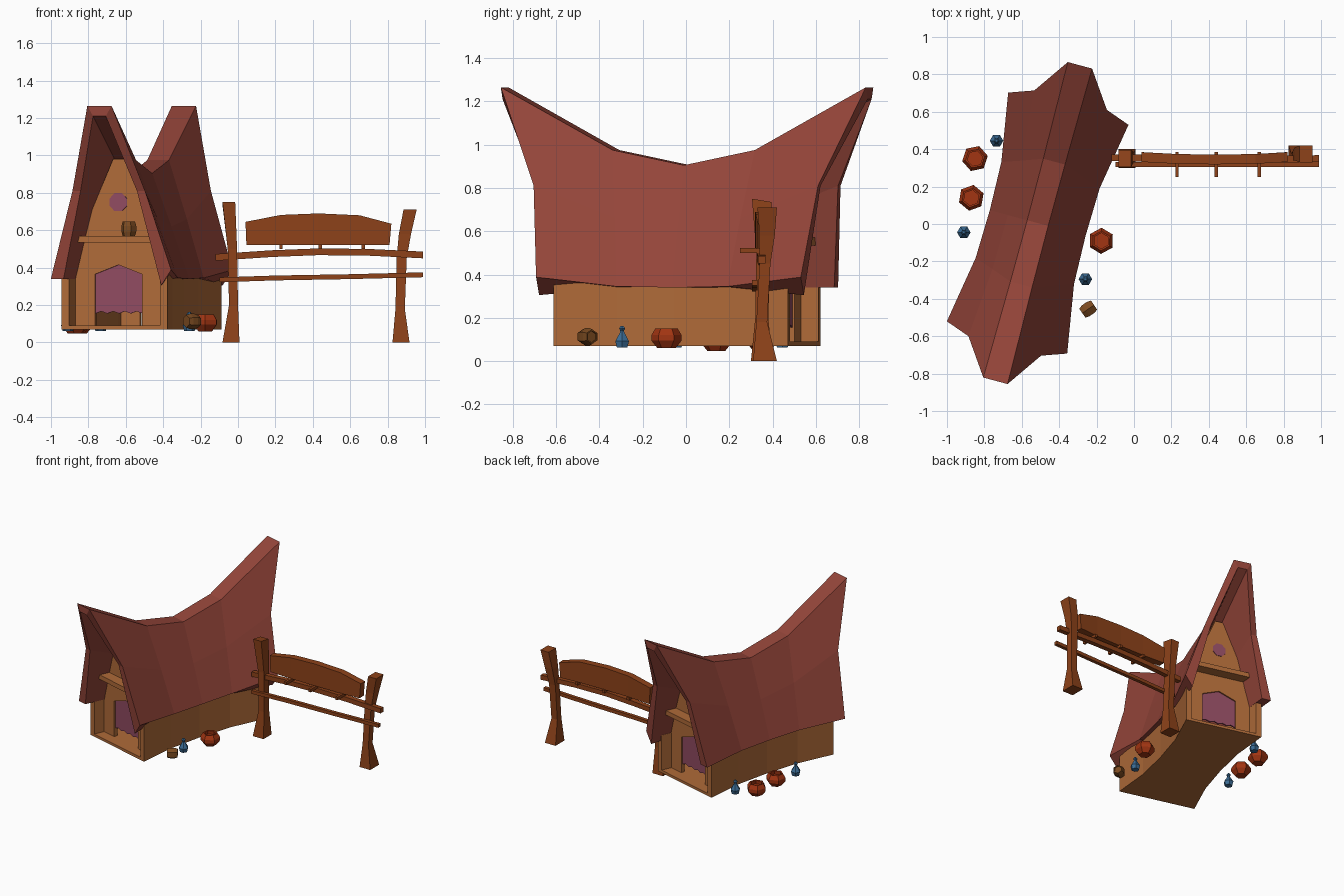
import bpy, bmesh, math
from mathutils import Matrix, Vector

if "Cube" in bpy.data.objects:
    bpy.data.objects.remove(bpy.data.objects["Cube"])

I = Matrix.Identity(4)
# House frame: turned 15 degrees clockwise beside the sign
H = Matrix.Translation((-0.515, 0.005, 0)) @ Matrix.Rotation(math.radians(-15), 4, 'Z')


def material(name, rgb):
    m = bpy.data.materials.new(name)
    m.diffuse_color = (*rgb, 1)
    m.use_nodes = True
    m.node_tree.nodes["Principled BSDF"].inputs["Base Color"].default_value = m.diffuse_color
    return m


ROOF = material("roof_red", (0.30, 0.06, 0.042))
WALL = material("wall_wood", (0.43, 0.145, 0.04))
SIGN = material("sign_wood", (0.27, 0.055, 0.01))
RED = material("pot_red", (0.36, 0.035, 0.006))
BLUE = material("vase_blue", (0.045, 0.15, 0.30))
PINK = material("curtain_pink", (0.28, 0.07, 0.12))
BROWN = material("barrel_brown", (0.20, 0.07, 0.015))


def build(name, verts, faces, mat, M=I):
    me = bpy.data.meshes.new(name)
    me.from_pydata([M @ Vector(v) for v in verts], [], faces)
    bm = bmesh.new()
    bm.from_mesh(me)
    bmesh.ops.recalc_face_normals(bm, faces=bm.faces)
    bm.to_mesh(me)
    bm.free()
    me.materials.append(mat)
    ob = bpy.data.objects.new(name, me)
    bpy.context.collection.objects.link(ob)
    return ob


def loft(name, rings, mat, M=I, caps=True):
    n = len(rings[0])
    verts = [v for r in rings for v in r]
    faces = [(i * n + k, i * n + (k + 1) % n, (i + 1) * n + (k + 1) % n, (i + 1) * n + k)
             for i in range(len(rings) - 1) for k in range(n)]
    last = (len(rings) - 1) * n
    if caps is True:
        faces += [tuple(range(n)), tuple(last + k for k in range(n))]
    elif caps == "shell":  # ring runs out along the outside, back along the inside
        faces += [(o + k, o + k + 1, o + n - 2 - k, o + n - 1 - k)
                  for o in (0, last) for k in range(n // 2 - 1)]
    return build(name, verts, faces, mat, M)


def plate(name, outline, y0, y1, mat, M=H):
    return loft(name, [[(x, y, z) for x, z in outline] for y in (y0, y1)], mat, M)


def box(name, x0, x1, y0, y1, z0, z1, mat, M=H):
    return plate(name, [(x0, z0), (x1, z0), (x1, z1), (x0, z1)], y0, y1, mat, M)


def lathe(name, profile, sides, mat, M):
    rings = [[(r * math.cos(2 * math.pi * k / sides), r * math.sin(2 * math.pi * k / sides), z)
              for k in range(sides)] for r, z in profile]
    return loft(name, rings, mat, M)


# Roof: thick swept shell, sagging ridge and flared ends
def roof_ring(s, ridge, mid, eave):
    (yr, xr, zr), (ym, xm, zm), (ye, xe, zo, zi) = ridge, mid, eave
    t = 0.055
    return [(-xe, ye, 0.34), (-xm, ym, zm), (-xr, yr, zr), (xr, yr, zr), (xm, ym, zm), (xe, ye, zo),
            (xe - t, ye, zi), (xm - 0.045, ym, zm), (xr - 0.032, yr, zr - t),
            (0.032 - xr, yr, zr - t), (0.045 - xm, ym, zm), (0.07 - xe, ye, 0.34)]


rings = []
for s, lvl in ((-1, 2), (-1, 1), (1, 0), (1, 1), (1, 2)):
    ridge = [(0, 0.058, 0.905), (0.34, 0.06, 0.975), (0.873, 0.067, 1.265)][lvl]
    mid = [(0, 0.165, 0.62), (0.30, 0.17, 0.66), (0.68, 0.201, 0.81)][lvl]
    eave = [(0, 0.265, 0.34, 0.34), (0.265, 0.272, 0.345, 0.34), (0.633, 0.333, 0.388, 0.305)][lvl]
    rings.append(roof_ring(s, *[(s * p[0],) + p[1:] for p in (ridge, mid, eave)]))
loft("roof", rings, ROOF, H, "shell")

# Pinched side walls and floor
stations = [(-0.56, 0.2925), (-0.27, 0.243), (0, 0.233), (0.27, 0.243), (0.56, 0.2925)]
for side, sx in (("left", -1), ("right", 1)):
    loft(side + "_wall", [[(sx * w, y, 0.07), (sx * w, y, 0.36), (sx * (w - 0.04), y, 0.36),
                           (sx * (w - 0.04), y, 0.07)] for y, w in stations], WALL, H)
loft("floor", [[(-w + 0.002, y, 0.07), (w - 0.002, y, 0.07), (w - 0.002, y, 0.09),
                (-w + 0.002, y, 0.09)] for y, w in stations], WALL, H)

# Gable walls with door opening, curtain, round window and shelf at each end
half = [(0.13, 0.08), (0.25, 0.08), (0.25, 0.38), (0.205, 0.57), (0.03, 0.98)]
door = [(-0.13, 0.08), (-0.13, 0.365), (0, 0.415), (0.13, 0.365)]
gable = half + [(-x, z) for x, z in reversed(half)] + door[1:]
curtain = [(-0.13, 0.365), (0, 0.415), (0.13, 0.365)] + [
    (0.13 - 0.26 * k / 8, 0.155 + 0.012 * (k % 2)) for k in range(9)]
window = [(0.052 * math.cos(math.pi * k / 4 + 0.39), 0.75 + 0.052 * math.sin(math.pi * k / 4 + 0.39))
          for k in range(8)]
for end, E in (("front", H), ("back", H @ Matrix.Rotation(math.pi, 4, 'Z'))):
    plate(end + "_gable", gable, -0.48, -0.45, WALL, E)
    plate(end + "_curtain", curtain, -0.47, -0.46, PINK, E)
    plate(end + "_window", window, -0.484, -0.446, PINK, E)
    box(end + "_shelf", -0.207, 0.207, -0.56, -0.45, 0.535, 0.57, WALL, E)


# Sign posts: leaning tapered beams (x0, x1, y0, y1, z)
def post(name, levels):
    loft(name, [[(a, c, z), (b, c, z), (b, d, z + t), (a, d, z + t)]
                for a, b, c, d, z, t in levels], SIGN)


post("left_post", [(-0.083, 0.008, 0.30, 0.40, 0, 0), (-0.048, 0.0, 0.32, 0.38, 0.2, 0),
                   (-0.055, -0.005, 0.325, 0.39, 0.5, 0), (-0.083, -0.015, 0.305, 0.395, 0.75, -0.015)])
post("right_post", [(0.826, 0.917, 0.31, 0.42, 0, 0), (0.842, 0.892, 0.325, 0.375, 0.18, 0),
                    (0.848, 0.902, 0.34, 0.39, 0.45, 0), (0.86, 0.925, 0.34, 0.41, 0.58, 0),
                    (0.885, 0.955, 0.33, 0.42, 0.71, 0)])


# Rails and board: rectangles swept along x (x bottom, x top, y, z bottom, z top)
def rail(name, stops, d):
    loft(name, [[(a, y - d, z0), (a, y + d, z0), (b, y + d, z1), (b, y - d, z1)]
                for a, b, y, z0, z1 in stops], SIGN)


rail("upper_rail", [(x, x, y, z - 0.018, z + 0.018) for x, y, z in
                    ((-0.12, 0.355, 0.455), (0.18, 0.35, 0.475), (0.43, 0.345, 0.485),
                     (0.7, 0.345, 0.482), (0.99, 0.35, 0.468))], 0.018)
rail("lower_rail", [(x, x, 0.318, z - 0.013, z + 0.013) for x, z in
                    ((-0.10, 0.335), (0.2, 0.345), (0.6, 0.352), (0.99, 0.362))], 0.013)
rail("sign_board", [(0.045, 0.04, 0.358, 0.52, 0.645), (0.23, 0.23, 0.348, 0.52, 0.682),
                    (0.43, 0.43, 0.345, 0.52, 0.69), (0.65, 0.65, 0.348, 0.52, 0.68),
                    (0.81, 0.82, 0.358, 0.52, 0.635)], 0.026)
for k, x in enumerate((0.23, 0.44, 0.67)):
    box(f"sign_peg_{k}", x - 0.009, x + 0.009, 0.25, 0.385, 0.5, 0.523, SIGN, I)

# Pots, vases and barrels around the house
pot = [(0.042, 0), (0.07, 0.035), (0.07, 0.06), (0.052, 0.09), (0.042, 0.088), (0.046, 0.06)]
for k, (x, y, z) in enumerate(((-0.85, 0.35, 0.047), (-0.87, 0.14, 0.047), (-0.175, -0.09, 0.06))):
    lathe(f"pot_{k}", pot, 6, RED, Matrix.Translation((x, y, z)) @ Matrix.Rotation(0.2 + k * 0.15, 4, 'Z'))
vase = [(0.028, 0), (0.036, 0.03), (0.012, 0.07), (0.01, 0.08), (0.016, 0.088), (0.008, 0.1)]
for k, (x, y) in enumerate(((-0.735, 0.445), (-0.91, -0.045), (-0.26, -0.295))):
    lathe(f"vase_{k}", vase, 6, BLUE, Matrix.Translation((x, y, 0.062)))
barrel = [(0.034, -0.038), (0.041, -0.015), (0.041, 0.015), (0.034, 0.038), (0.027, 0.038), (0.027, 0.03)]
lathe("shelf_barrel", barrel, 6, BROWN, H @ Matrix.Translation((0.067, -0.515, 0.608)))
lathe("ground_barrel", barrel, 6, BROWN, Matrix.Translation((-0.245, -0.455, 0.113))
      @ Matrix.Rotation(0.6, 4, 'Z') @ Matrix.Rotation(math.pi / 2, 4, 'Y'))
